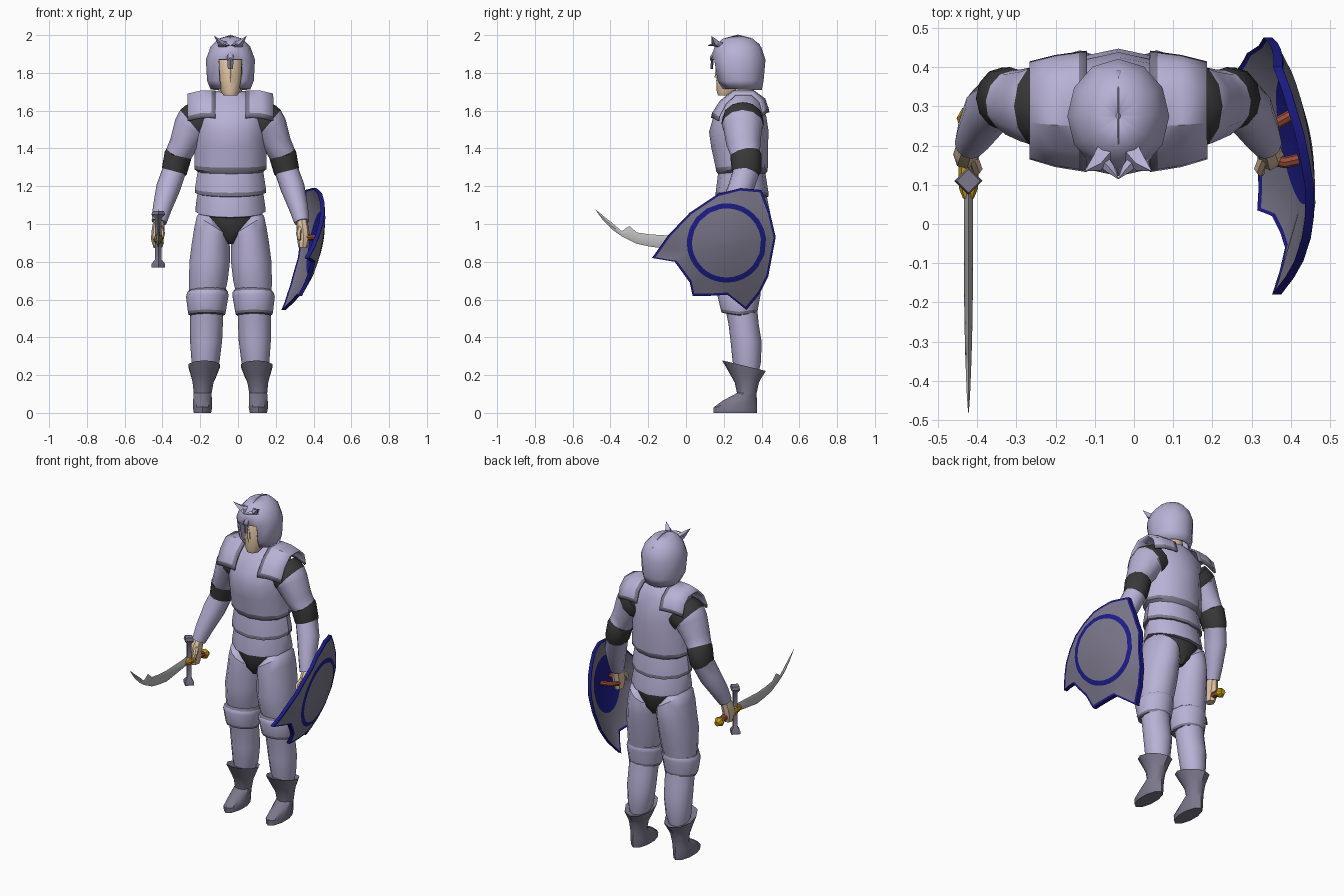
import bpy, bmesh, math
from mathutils import Vector as V

COLORS = {
    "lavender_armour": (.48, .44, .67), "grey_steel": (.20, .185, .26),
    "dark_cloth": (.04, .04, .04), "skin": (.77, .57, .38),
    "blue_trim": (.012, .012, .25), "red_leather": (.31, .07, .042),
    "gold": (.58, .32, .01), "blade_metal": (.52, .52, .52)}
NAMES = list(COLORS)
LAV, GREY, DARK, SKIN, BLUE, RED, GOLD, BLADE = range(8)
for n, c in COLORS.items():
    bpy.data.materials.new(n).diffuse_color = (*c, 1)
AX = -.04                                   # symmetry axis of the body


def skin(name, rings, mat, closed=True, drop=None, thick=0):
    """Bridge point rings; mat is an index, a list per segment or a rule(i, j)."""
    rule = mat if callable(mat) else (lambda i, j: mat[i] if isinstance(mat, list) else mat)
    bm = bmesh.new()
    vs = [[bm.verts.new(p) for p in r] for r in rings]
    n = len(rings[0])
    for i in range(len(rings) - 1):
        for j in range(n if closed else n - 1):
            if drop and drop(i, j):
                continue
            k = (j + 1) % n
            f = bm.faces.new((vs[i][j], vs[i][k], vs[i + 1][k], vs[i + 1][j]))
            f.material_index = rule(i, j)
    if closed and not drop:
        bm.faces.new(vs[0][::-1]).material_index = rule(0, 0)
        bm.faces.new(vs[-1]).material_index = rule(len(rings) - 2, 0)
    bmesh.ops.recalc_face_normals(bm, faces=bm.faces)
    me = bpy.data.meshes.new(name)
    bm.to_mesh(me)
    bm.free()
    for m in NAMES:
        me.materials.append(bpy.data.materials[m])
    ob = bpy.data.objects.new(name, me)
    bpy.context.collection.objects.link(ob)
    if thick:
        md = ob.modifiers.new("thickness", 'SOLIDIFY')
        md.thickness, md.offset = thick, 0
    return ob


def loft(name, rows, mat, s=1, n=12, dip=0, **kw):
    """rows: (side offset, y, z, rx, ry, side tilt, front tilt); dip lowers front and back."""
    rings = []
    for d, y, z, rx, ry, *tilt in rows:
        tx, ty = (tilt + [0, 0])[:2]
        ring = []
        for j in range(n):
            a = 2 * math.pi * j / n
            sx, cy = math.sin(a), -math.cos(a)
            ring.append(V((AX + s * (d + rx * sx), y + ry * cy,
                           z + tx * sx - ty * cy - dip * abs(cy))))
        rings.append(ring)
    return skin(name, rings, mat, **kw)


def tube(name, pts, mat, s=1, n=10, ref=(0, 1, 0)):
    """pts: (side offset, y, z, radius across, radius along ref)."""
    c = [V((AX + s * p[0], p[1], p[2])) for p in pts]
    rings = []
    for i, p in enumerate(pts):
        t = (c[min(i + 1, len(c) - 1)] - c[max(i - 1, 0)]).normalized()
        v = V(ref)
        v = (v - t * v.dot(t)).normalized()
        w = t.cross(v)
        rings.append([c[i] + w * p[3] * math.cos(2 * math.pi * k / n)
                      + v * p[4] * math.sin(2 * math.pi * k / n) for k in range(n)])
    return skin(name, rings, mat)


# Torso: breastplate, two waist plates with grey lower edges, dark pelvis
loft("breastplate", [(0, .295, 1.27, .165, .12), (0, .295, 1.29, .19, .135),
                     (0, .295, 1.31, .19, .138), (0, .283, 1.42, .19, .15),
                     (0, .28, 1.50, .19, .158), (0, .285, 1.58, .195, .14),
                     (0, .30, 1.645, .19, .105), (0, .31, 1.685, .12, .08),
                     (0, .31, 1.705, .075, .065)], [GREY, GREY] + [LAV] * 6, dip=.012)
loft("upper_waist_plate", [(0, .295, 1.16, .165, .12), (0, .297, 1.165, .188, .14),
                           (0, .297, 1.185, .188, .14), (0, .295, 1.29, .172, .125)],
     [GREY, GREY, LAV], dip=.02)
loft("lower_waist_plate", [(0, .30, 1.06, .165, .12), (0, .30, 1.065, .185, .147),
                           (0, .30, 1.08, .186, .147), (0, .297, 1.18, .172, .13)],
     [GREY, LAV, LAV], dip=.03)
loft("pelvis", [(0, .30, .895, .02, .09), (0, .30, .94, .08, .12),
                (0, .30, 1.02, .165, .13), (0, .30, 1.09, .165, .125)], DARK)

# Head
loft("neck", [(0, .31, 1.62, .065, .06), (0, .29, 1.78, .06, .06)], SKIN)
loft("face", [(0, .205, 1.68, .035, .035), (0, .225, 1.70, .05, .062),
              (0, .25, 1.76, .066, .09), (0, .26, 1.86, .072, .095),
              (0, .265, 1.93, .05, .07)], SKIN)
loft("nose", [(0, .167, 1.775, .013, .016), (0, .168, 1.83, .006, .01)], SKIN, n=6)

# Helmet with an open face, nose guard, ridge and brow spikes
loft("helmet", [(0, .29, 1.715, .10, .105, 0, .005), (0, .28, 1.76, .118, .125),
                (0, .275, 1.87, .124, .14), (0, .275, 1.935, .10, .118),
                (0, .275, 1.975, .062, .078), (0, .275, 1.993, .005, .006)], LAV,
     drop=lambda i, j: i < 2 and j in (0, 11), thick=.012)
loft("nose_guard", [(0, .136, 1.82, .014, .006), (0, .14, 1.88, .016, .008)], GREY, n=4)
skin("helmet_ridge", [[(AX + x, y, z + h) for x, h in ((-.016, -.010), (0, .008), (.016, -.010))]
                      for y, z in ((.13, 1.875), (.165, 1.938), (.205, 1.973),
                                   (.275, 1.992), (.345, 1.974), (.39, 1.94))],
     LAV, closed=False, thick=.006)
for s, side in ((-1, "right"), (1, "left")):
    tube(side + "_brow_spike", [(.03, .185, 1.945, .022, .03), (.055, .155, 1.96, .016, .022),
                                (.085, .135, 1.995, .001, .001)], LAV, s, n=4)
    tube(side + "_brow_point", [(.055, .18, 1.945, .012, .02), (.02, .14, 1.95, .008, .012),
                                (.0, .115, 1.945, .001, .001)], LAV, s, n=4)

    # Shoulder pad draped over the shoulder, narrower outside, grey border
    prof = [(.138, 1.56), (.143, 1.585), (.185, 1.65), (.25, 1.70), (.36, 1.70), (.415, 1.66),
            (.432, 1.61), (.436, 1.59)]
    skin(side + "_shoulder_pad",
         [[(AX + s * d, .30 + (y - .30) * k, z - dz)
           for d, k, dz in ((.08, 1, 0), (.1, .98, -.002), (.16, .92, 0), (.225, .8, .015))]
          for y, z in prof],
         lambda i, j: GREY if j == 0 or i in (0, 6) else LAV, closed=False, thick=.012)

    # Arm with dark shoulder joint and elbow band
    tube(side + "_arm", [(.14, .30, 1.56, .105, .107), (.175, .30, 1.535, .112, .112),
                         (.196, .30, 1.52, .109, .11), (.205, .30, 1.51, .098, .103),
                         (.25, .305, 1.42, .075, .09),
                         (.275, .315, 1.37, .07, .078), (.277, .317, 1.365, .073, .083),
                         (.297, .321, 1.28, .068, .078), (.30, .318, 1.275, .063, .07),
                         (.33, .29, 1.19, .064, .068), (.362, .235, 1.08, .05, .055),
                         (.378, .205, 1.01, .04, .042)],
         [DARK, DARK, LAV, LAV, LAV, DARK, DARK, DARK, LAV, LAV, LAV], s, n=12)
    tube(side + "_hand", [(.377, .21, 1.025, .028, .03), (.383, .19, .975, .033, .04),
                          (.387, .178, .92, .034, .042), (.383, .178, .875, .024, .03)], SKIN, s, n=8)
    tube(side + "_thumb", [(.37, .17, .98, .014, .014), (.36, .14, .95, .014, .014),
                           (.365, .13, .915, .009, .009)], SKIN, s, n=6)

    # Leg: thigh, knee plate, calf, boot
    loft(side + "_thigh", [(.125, .29, .62, .095, .095), (.117, .288, .70, .105, .115),
                           (.11, .29, .80, .11, .132), (.104, .30, .89, .103, .14, .01),
                           (.098, .30, .945, .096, .143, .035), (.092, .30, .99, .088, .138, .055),
                           (.09, .30, 1.02, .06, .10, .055)], LAV, s, n=14)
    loft(side + "_knee_plate", [(.125, .285, .515, .085, .08), (.125, .283, .52, .097, .095),
                                (.125, .282, .535, .10, .098), (.123, .28, .615, .112, .115),
                                (.12, .283, .64, .108, .113), (.118, .286, .655, .094, .10)],
         [GREY, GREY, LAV, LAV, GREY], s, dip=-.012)
    loft(side + "_calf", [(.139, .325, .19, .05, .055), (.132, .322, .27, .074, .075),
                          (.129, .318, .38, .085, .082), (.127, .305, .47, .087, .08),
                          (.125, .29, .57, .088, .085)], LAV, s)
    loft(side + "_boot", [(.148, .26, 0, .048, .115), (.148, .262, .03, .054, .115),
                          (.148, .285, .065, .052, .09), (.147, .322, .105, .05, .052),
                          (.145, .322, .16, .058, .064), (.142, .316, .19, .068, .08, 0, .01),
                          (.139, .307, .25, .088, .116, 0, .028),
                          (.137, .318, .235, .07, .08, 0, .02)], GREY, s, n=10)

# Curved sabre in the right hand
SX = -.422
stations = [(.11, .90, .95, .011), (-.11, .87, .94, .011), (-.19, .88, .945, .011),
            (-.26, .895, .955, .010), (-.30, .915, .99, .009), (-.34, .935, .962, .008),
            (-.39, .97, 1.005, .006), (-.44, 1.02, 1.045, .004), (-.48, 1.076, 1.078, .001)]
skin("sabre_blade", [[(SX, y, lo), (SX + w, y, (lo + hi) / 2), (SX, y, hi),
                      (SX - w, y, (lo + hi) / 2)] for y, lo, hi, w in stations], BLADE)
loft("sabre_guard", [(SX - AX, .11, z, r, r) for z, r in
                     ((.77, .036), (.79, .036), (.81, .018), (.90, .018), (.92, .024), (.94, .018),
                      (1.03, .018), (1.05, .036), (1.07, .03))], GREY, n=4)
tube("sabre_hilt", [(SX - AX, y, z, r, r) for y, z, r in
                    ((.065, .92, .014), (.09, .92, .024), (.155, .918, .026), (.16, .917, .019),
                     (.25, .905, .019), (.252, .904, .024), (.27, .90, .03), (.295, .895, .016))],
     [GOLD, GOLD, GOLD, RED, GOLD, GOLD, GOLD], n=8, ref=(1, 0, 0))

# Domed shield: rim outline, painted ring in front, blue disc behind
outline = [(.40, 1.18), (.445, 1.06), (.475, .93), (.435, .72), (.39, .63), (.32, .545),
           (.22, .625), (.13, .62), (.035, .62), (.02, .69), (-.06, .80), (-.18, .82),
           (-.095, .94), (.02, 1.06), (.17, 1.16), (.29, 1.19)]
CY, CZ = .215, .90
rim = []
for a, b in zip(outline, outline[1:] + outline[:1]):
    rim += [a, ((a[0] + b[0]) / 2, (a[1] + b[1]) / 2)]


def shield_ring(back, scale=None, radius=None):
    ring = []
    for y, z in rim:
        dy, dz = y - CY, z - CZ
        k = scale or radius / math.hypot(dy, dz)
        y, z = CY + dy * k, CZ + dz * k
        ring.append((.462 - .75 * (y - .10) ** 2 - .78 * (z - 1.02) ** 2 - back, y, z))
    return ring


skin("shield", [shield_ring(0, radius=.01), shield_ring(0, radius=.1), shield_ring(0, radius=.183),
                shield_ring(-.002, radius=.21), shield_ring(0, .955), shield_ring(-.003, 1),
                shield_ring(.02, 1), shield_ring(.016, .97), shield_ring(.016, radius=.165),
                shield_ring(.016, radius=.01)],
     [GREY, GREY, BLUE, GREY, BLUE, BLUE, BLUE, GREY, BLUE])
tube("shield_grip", [(x - AX, y, z, .015, .015) for x, y, z in
                     ((.42, .165, .93), (.385, .157, .93), (.335, .165, .925), (.33, .215, .92),
                      (.36, .255, .925), (.405, .28, .93))], RED, n=8, ref=(0, 0, 1))

# Smooth the rounded parts, keep hard edges
for ob in bpy.data.objects:
    ob.select_set(True)
    bpy.context.view_layer.objects.active = ob
bpy.ops.object.shade_smooth_by_angle(angle=math.radians(38))
